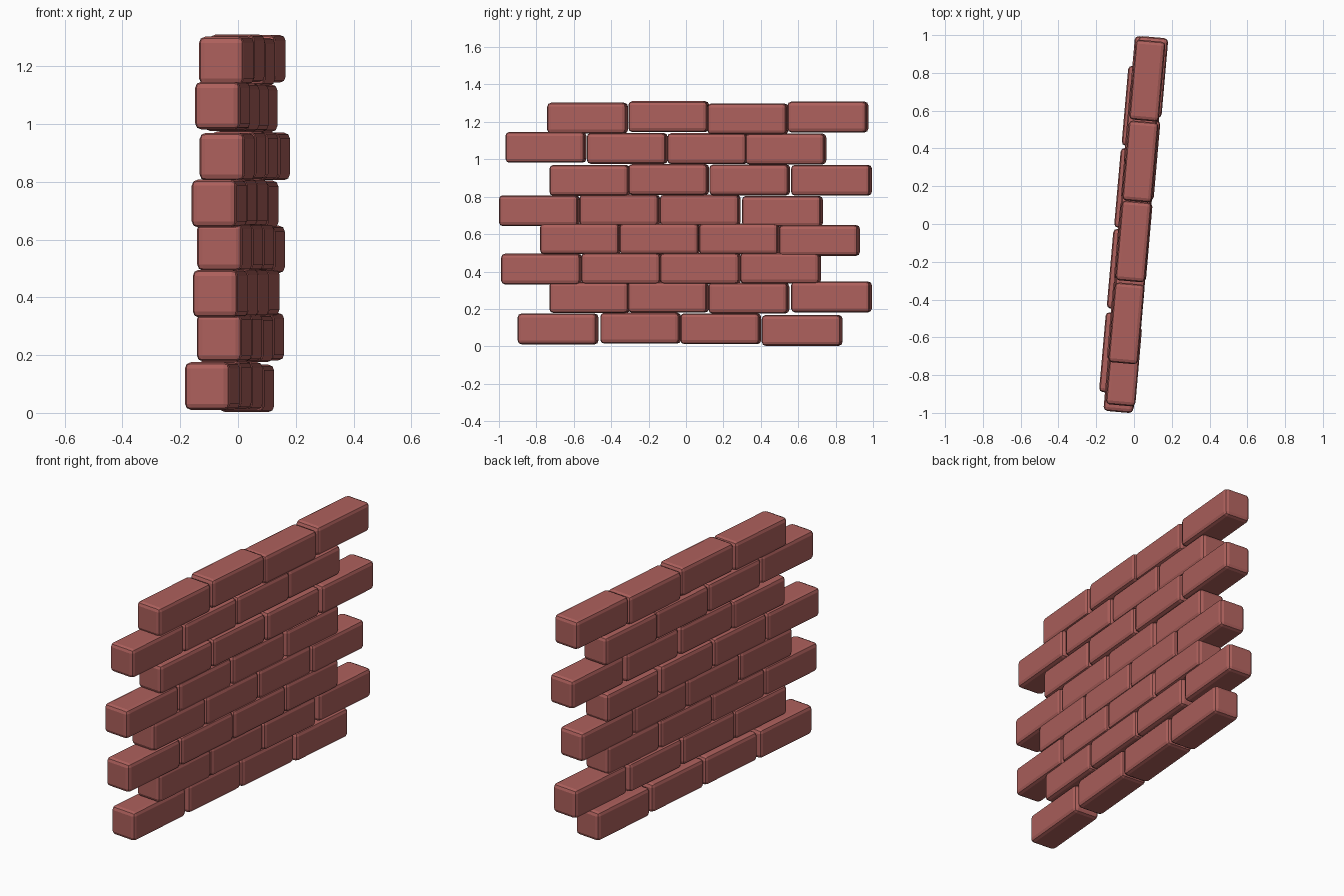
import bpy, bmesh, math
from mathutils import Matrix

mat = bpy.data.materials.new("brick red")
mat.diffuse_color = (0.42, 0.117, 0.107, 1)

TILT = math.radians(5)          # the wall is turned slightly about z
L, W, H, R = 0.424, 0.157, 0.165, 0.021
SPAN = 0.432                    # visible length of a brick along y

# per course: brick starts along y, brick centre heights, x shift at first and last brick
courses = [
    ((-0.90, -0.458, -0.03, 0.405), (0.093, 0.097, 0.094, 0.085), (-0.029, -0.024)),
    ((-0.73, -0.31, 0.12, 0.562), (0.261, 0.263, 0.258, 0.264), (-0.003, -0.003)),
    ((-0.988, -0.56, -0.138, 0.29), (0.413, 0.416, 0.416, 0.418), (0.006, 0.004)),
    ((-0.78, -0.355, 0.07, 0.498), (0.575, 0.574, 0.574, 0.566), (0.003, 0.005)),
    ((-1.00, -0.57, -0.14, 0.30), (0.725, 0.728, 0.728, 0.722), (0.003, 0.0)),
    ((-0.73, -0.308, 0.125, 0.562), (0.887, 0.892, 0.89, 0.888), (0.007, 0.017)),
    ((-0.965, -0.53, -0.10, 0.318), (1.064, 1.058, 1.057, 1.055), (0.012, -0.005)),
    ((-0.742, -0.308, 0.115, 0.543), (1.22, 1.228, 1.216, 1.226), (0.006, 0.004)),
]

# one shared rounded-edge brick
bm = bmesh.new()
bmesh.ops.create_cube(bm, size=1, matrix=Matrix.Diagonal((W, L, H, 1)))
bmesh.ops.bevel(bm, geom=bm.edges[:], offset=R, segments=2, profile=0.5, affect='EDGES')
mesh = bpy.data.meshes.new("brick")
bm.to_mesh(mesh)
bm.free()
mesh.materials.append(mat)

# lay the courses
for r, (starts, heights, (xa, xb)) in enumerate(courses):
    for i, (y0, z) in enumerate(zip(starts, heights)):
        y = y0 + SPAN / 2
        ob = bpy.data.objects.new(f"brick_course{r + 1}_{i + 1}", mesh)
        ob.location = (y * math.tan(TILT) + xa + (xb - xa) * i / 3, y, z)
        ob.rotation_euler = (0, 0, -TILT)
        bpy.context.collection.objects.link(ob)
